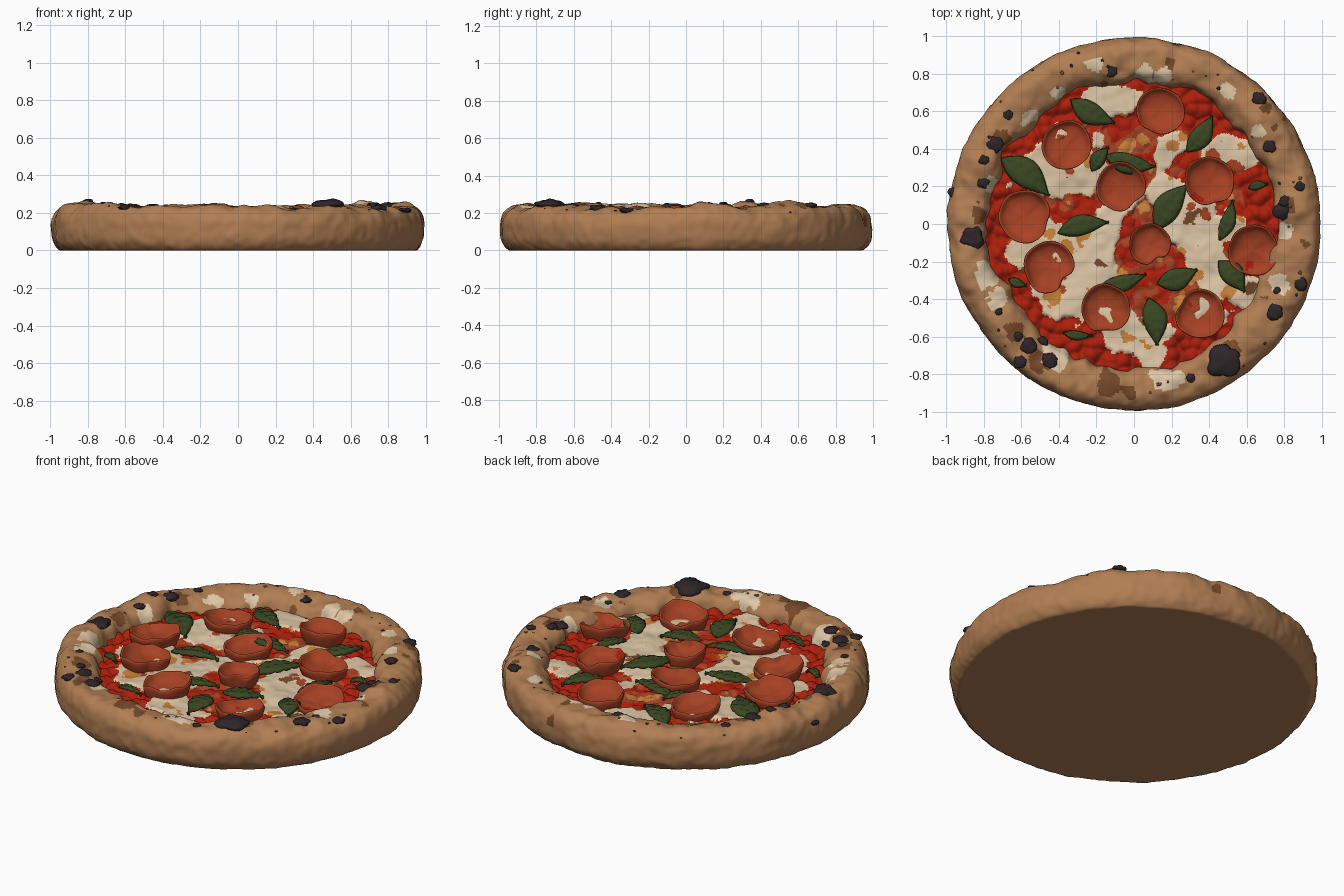
import bpy, bmesh, math, random
from mathutils import Vector, noise

if "Cube" in bpy.data.objects:
    bpy.data.objects.remove(bpy.data.objects["Cube"])

random.seed(4)


def srgb(*rgb):
    return [((c / 255 + 0.055) / 1.055) ** 2.4 for c in rgb] + [1]


COLOURS = {
    "baked_crust": srgb(177, 126, 83), "toasted_brown": srgb(118, 74, 42),
    "char": srgb(46, 37, 40), "cheese": srgb(222, 199, 166),
    "tomato_sauce": srgb(172, 31, 12), "pepperoni": srgb(168, 66, 36),
    "orange_oil": srgb(200, 128, 58), "basil": srgb(58, 71, 34),
}
MATS = {}
for name, col in COLOURS.items():
    MATS[name] = bpy.data.materials.new(name)
    MATS[name].diffuse_color = col


def n(x, y, z=0.0, f=1.0):
    return noise.noise(Vector((x * f, y * f, z * f + 3.7)))


def clamp(v, a=0.0, b=1.0):
    return max(a, min(b, v))


def make_object(name, verts, faces, mats, rule=None):
    me = bpy.data.meshes.new(name)
    me.from_pydata(verts, [], faces)
    for m in mats:
        me.materials.append(MATS[m])
    for p in me.polygons:
        p.use_smooth = len(p.vertices) < 5
        if rule:
            p.material_index = mats.index(rule(p.center))
    ob = bpy.data.objects.new(name, me)
    bpy.context.collection.objects.link(ob)
    return ob


def grid(func, nu, nv, wrap=True):
    """Surface of nu x nv points; wraps around in u for turned shapes."""
    verts = [func(i, j) for i in range(nu) for j in range(nv)]
    faces = [(i * nv + j, (i + 1) % nu * nv + j, (i + 1) % nu * nv + j + 1, i * nv + j + 1)
             for i in range(nu if wrap else nu - 1) for j in range(nv - 1)]
    return verts, faces


def spow(v, e):
    return math.copysign(abs(v) ** e, v)


def in_patch(x, y, patches):
    k = None
    for px, py, r in patches:
        d = math.hypot(x - px, y - py)
        if d < 2 * r:
            if k is None:
                k = 1 + 0.5 * n(x, y, 0, 22) + 0.4 * n(x, y, 1, 9)
            if d < r * k:
                return True
    return False


# ---- crust: puffy turned rim with blisters and a flat underside
def crust_point(a, phi):
    c, s = math.cos(phi), math.sin(phi)
    x, y = math.cos(a), math.sin(a)
    w = 0.117
    if c < 0:
        w = 0.115 * (1 + 0.4 * n(x, y, 0, 4) + 0.3 * n(x, y, 2, 9))
    r = 0.875 + w * spow(c, 0.7 if s > 0 else 0.95)
    z = 0.105 + 0.125 * spow(s, 0.8)
    p = Vector((x * r, y * r, z))
    top = clamp(s)
    d = 0.008 * noise.noise(p * 7) + 0.005 * noise.noise(p * 22)
    d += top * (0.006 + 0.034 * noise.noise(p * 5 + Vector((9, 2, 1))) + 0.014 * noise.noise(p * 13))
    p += Vector((x * c, y * c, s)) * d
    p.z = max(p.z, 0)
    return p


CHEESE_SPOTS = [(-.22, .86, .055), (.06, .80, .05), (.15, .79, .05), (.17, -.84, .085), (-.79, -.27, .06),
                (-.72, -.4, .055), (.77, -.33, .06), (-.42, -.69, .07), (.5, .71, .045), (.8, -.04, .045),
                (-.76, .22, .05), (-.56, .57, .05), (.66, .5, .04), (-.4, .7, .04)]
BROWN_SPOTS = [(-.13, -.85, .075), (-.64, -.58, .06), (.19, .86, .035), (-.5, -.73, .06), (.82, .1, .05),
               (-.02, -.9, .04), (.5, -.68, .06), (-.82, .05, .035), (.7, .62, .035), (-.7, .46, .04)]


def crust_rule(c):
    if c.z > 0.13:
        if in_patch(c.x, c.y, CHEESE_SPOTS) and math.hypot(c.x, c.y) < 0.9:
            return "cheese"
        if in_patch(c.x, c.y, BROWN_SPOTS) or n(c.x, c.y, 5, 14) > 0.66:
            return "toasted_brown"
    return "baked_crust"


NU, NV = 560, 56
verts, faces = grid(lambda i, j: crust_point(math.tau * i / NU, math.pi * (-0.5 + 1.55 * j / (NV - 1))), NU, NV)
faces.append(tuple(i * NV for i in reversed(range(NU))))
make_object("crust", verts, faces, ["baked_crust", "cheese", "toasted_brown"], crust_rule)

# ---- topping bed: lumpy sauce with patches of melted cheese over it
SAUCE_GAPS = [(.62, .12, .12), (.03, -.0, .11), (.05, -.24, .13), (.0, .46, .11), (.55, .57, .12),
              (-.58, .47, .1), (-.5, -.6, .12), (.3, -.66, .1), (-.7, .0, .1), (.3, .68, .12),
              (.28, .33, .07), (.23, -.38, .08), (-.26, .05, .06), (.18, -.22, .07), (.02, -.4, .07)]
CHEESE_POOLS = [(-.15, .66, .13), (.1, -.72, .1), (.6, .38, .09), (-.6, -.14, .11), (.62, -.36, .13),
                (-.19, -.17, .09), (.34, -.1, .11), (.15, .2, .09), (-.4, -.4, .14), (.52, -.02, .08),
                (-.3, .24, .12), (-.48, .33, .1), (.22, .43, .07), (.0, -.58, .13), (.42, -.28, .09),
                (-.4, -.08, .08), (.5, .42, .1), (-.24, -.3, .06)]


def cheese_score(x, y):
    s = 0.66 - math.hypot(x, y) + 0.10 * n(x, y, 0, 5) + 0.05 * n(x, y, 4, 13)
    s = min(s, 0.02 + 0.2 * n(x, y, 2, 6)) + 0.06 * n(x, y, 9, 15) + 0.04 * n(x, y, 5, 30)
    for px, py, r in SAUCE_GAPS:
        s -= 0.32 * math.exp(-((x - px) ** 2 + (y - py) ** 2) / (0.5 * r * r))
    for px, py, r in CHEESE_POOLS:
        s += 0.26 * math.exp(-((x - px) ** 2 + (y - py) ** 2) / (0.5 * r * r))
    return s


def bed_height(x, y):
    t = clamp(cheese_score(x, y) / 0.08 + 0.5)
    t = t * t * (3 - 2 * t)
    d = noise.voronoi(Vector((x * 16, y * 16, 0.5)))[0][0]
    sauce = 0.128 + 0.042 * clamp(1 - d * d * 1.4)
    if math.hypot(x, y) < 0.6:
        sauce = 0.5 * sauce + 0.073
    cheese = 0.163 + 0.018 * n(x, y, 0, 6) + 0.006 * n(x, y, 0, 18)
    return sauce * (1 - t) + cheese * t


ORANGE_SPOTS = [(.27, .47, .04), (.2, .42, .04), (-.31, .09, .06), (.55, .2, .05), (.1, -.37, .04),
                (-.02, -.33, .04), (-.43, -.37, .045), (.69, .42, .04), (-.62, .14, .04), (-.36, -.13, .05),
                (.33, -.27, .035), (.25, -.15, .03), (-.25, -.42, .03), (.5, -.36, .04), (-.22, .33, .04)]
RED_SPOTS = [(.08, .41, .05), (.31, .36, .05), (-.12, .48, .04), (.54, .29, .045), (-.27, -.0, .04),
             (.42, .36, .04), (.38, .05, .03), (-.34, .28, .025), (.2, -.4, .05), (.3, .1, .03)]


def bed_rule(c):
    x, y = c.x, c.y
    if cheese_score(x, y) < 0:
        if math.hypot(x, y) < 0.6:
            k = n(x, y, 8, 10) + 0.3 * n(x, y, 8, 28)
            return "orange_oil" if k > 0.38 else "pepperoni" if k > -0.02 else "tomato_sauce"
        return "tomato_sauce"
    if in_patch(x, y, RED_SPOTS):
        return "pepperoni"
    k = n(x, y, 6, 9) + 0.35 * n(x, y, 1, 26)
    if in_patch(x, y, ORANGE_SPOTS) or k > 0.52:
        return "orange_oil"
    if k < -0.54:
        return "toasted_brown" if n(x, y, 3, 8) > 0.1 else "pepperoni"
    return "cheese"


BU, BV = 460, 90


def bed_point(i, j):
    a, r = math.tau * i / BU, 0.83 * (1 - j / (BV - 1)) + 0.0005
    x, y = r * math.cos(a), r * math.sin(a)
    return (x, y, bed_height(x, y))


verts, faces = grid(bed_point, BU, BV)
make_object("sauce_and_cheese", verts, faces,
            ["cheese", "tomato_sauce", "orange_oil", "toasted_brown", "pepperoni"], bed_rule)

# ---- pepperoni: cupped slices, x, y, radius, notch direction (None = round)
CUP = [(.80, -.02), (.92, .02), (.99, .05), (1, .068), (.97, .076), (.92, .070), (.86, .054),
       (.72, .038), (.45, .030), (.2, .028), (.001, .028)]
SLICES = [(-.36, .42, .132, None), (.14, .60, .13, -120), (.40, .23, .134, -75), (-.07, .20, .132, -50),
          (-.58, .04, .14, -15), (.085, -.11, .112, -65), (-.45, -.23, .137, -40), (.635, -.14, .137, None),
          (-.15, -.45, .132, -90), (.35, -.48, .132, 150)]
for k, (px, py, rad, notch) in enumerate(SLICES):
    tx, ty = random.uniform(-.12, .12), random.uniform(-.12, .12)

    def cup_point(i, j):
        a = math.tau * i / 48
        f, h = CUP[j]
        ca, sa = math.cos(a), math.sin(a)
        r = f * rad * (1 + 0.07 * n(ca, sa, k * 3, 1.3))
        if notch is not None:
            da = (a - math.radians(notch) + math.pi) % math.tau - math.pi
            r *= 1 - (0.3 if k in (5, 6) else 0.13) * f * math.exp(-(da / 0.4) ** 2)
        x, y = r * ca, r * sa
        wave = 1 + 0.3 * n(ca, sa, k * 5, 1.6) * f
        return (px + x, py + y, 0.143 + h * wave + tx * x + ty * y + 0.007 * n(x, y, k, 18))

    verts, faces = grid(cup_point, 48, len(CUP))
    make_object("pepperoni_slice", verts, faces, ["pepperoni", "tomato_sauce"],
                lambda c: "tomato_sauce" if n(c.x, c.y, 7, 11) > 0.6 else "pepperoni")

# ---- basil leaves: x, y, length, width, heading in degrees
LEAVES = [(-.22, .60, .27, .12, -28), (-.58, .25, .33, .15, -38), (-.02, .335, .28, .11, -12),
          (-.18, .345, .16, .08, 55), (.35, .48, .24, .11, 55), (.20, .09, .30, .14, 55),
          (.49, .02, .23, .08, 72), (-.27, -.02, .28, .11, 12), (.23, -.28, .23, .12, 20),
          (.52, -.28, .22, .12, -50), (-.06, -.30, .26, .09, 15), (.10, -.52, .26, .13, -80),
          (-.30, -.585, .16, .05, -5), (.66, .20, .11, .05, 10), (-.62, -.31, .11, .05, -20)]
for k, (px, py, length, width, deg) in enumerate(LEAVES):
    ca, sa = math.cos(math.radians(deg)), math.sin(math.radians(deg))

    def leaf_point(i, j):
        t, v = i / 16, j / 4 - 1
        half = width * 0.5 * math.sin(math.pi * t ** 0.85) ** 1.1 + 0.001
        x = (t - 0.5) * length
        y = v * half + 0.06 * length * math.sin(math.pi * t) * (1 if k % 2 else -1)
        z = 0.178 + 0.024 * math.sin(math.pi * t) + 0.022 * abs(v) - 0.032 * v * v
        z += 0.005 * math.sin(t * 34 - abs(v) * 5)
        return (px + x * ca - y * sa, py + x * sa + y * ca, z)

    verts, faces = grid(leaf_point, 17, 9, wrap=False)
    leaf = make_object("basil_leaf", verts, faces, ["basil"])
    solid = leaf.modifiers.new("thickness", "SOLIDIFY")
    solid.thickness = 0.012

# ---- char blisters on the rim, x, y, radius, plus scattered flecks
BLISTERS = [(.48, -.73, .085), (-.86, -.07, .055), (-.84, -.09, .045), (-.56, -.65, .04), (-.45, -.73, .04),
            (.75, -.47, .042), (.80, .07, .045), (.81, .12, .03), (-.73, .42, .042), (.73, .42, .035),
            (.66, .66, .035), (.89, -.32, .035), (-.8, .22, .03), (-.12, .82, .03), (-.67, .58, .025),
            (-.6, -.73, .035), (-.97, .17, .025), (-.8, .34, .025), (.88, .2, .025), (-.48, -.62, .03),
            (-.62, -.6, .025), (.3, -.82, .025), (.77, -.36, .02), (-.72, -.47, .02)]


def blisters(name, items, mat, level):
    bm = bmesh.new()
    for x, y, rad in items:
        r, a = math.hypot(x, y), math.atan2(y, x)
        c = clamp((r - 0.875) / 0.117, -0.95, 0.98)
        centre = crust_point(a, math.acos(spow(c, 1 / 0.7)))
        geo = bmesh.ops.create_icosphere(bm, subdivisions=level, radius=1)
        for v in geo["verts"]:
            d = v.co * (1 + 0.35 * noise.noise(v.co * 1.6 + centre * 20))
            v.co = centre + Vector((d.x * rad, d.y * rad, d.z * rad * 0.42))
    me = bpy.data.meshes.new(name)
    bm.to_mesh(me)
    bm.free()
    me.materials.append(MATS[mat])
    for p in me.polygons:
        p.use_smooth = True
    bpy.context.collection.objects.link(bpy.data.objects.new(name, me))


def flecks(count):
    out = []
    for _ in range(count):
        a, r = random.uniform(0, math.tau), random.uniform(0.79, 0.97)
        out.append((r * math.cos(a), r * math.sin(a), random.uniform(0.005, 0.011)))
    return out


blisters("char_blisters", BLISTERS, "char", 3)
blisters("char_flecks", flecks(14), "char", 2)
blisters("toasted_flecks", flecks(20), "toasted_brown", 2)

for m in bpy.data.materials:
    if m.users and not m.is_grease_pencil:
        m.use_nodes = True
        m.node_tree.nodes["Principled BSDF"].inputs["Base Color"].default_value = m.diffuse_color
